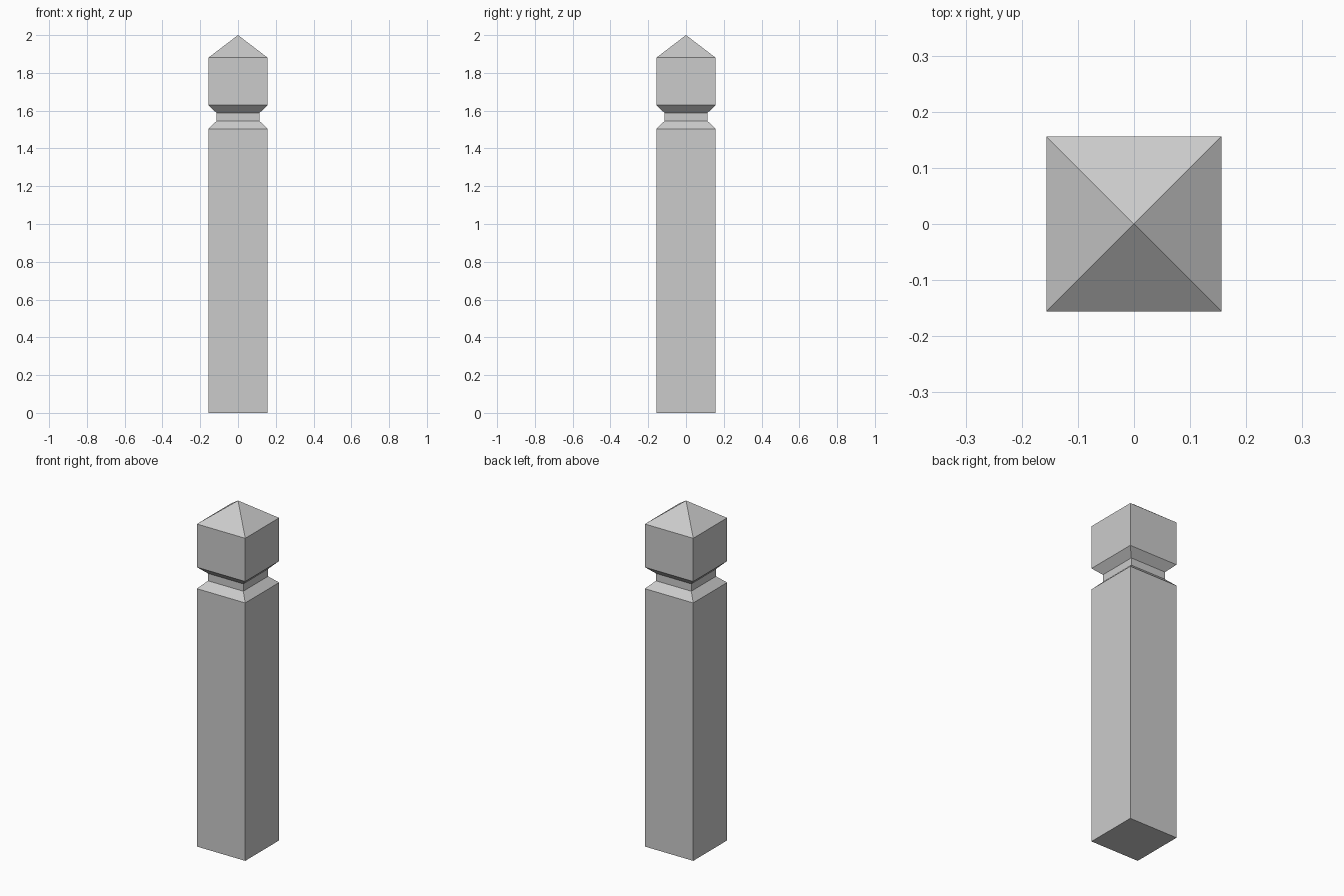
import bpy
import bmesh

if "Cube" in bpy.data.objects:
    bpy.data.objects.remove(bpy.data.objects["Cube"])

# Profile of the square post: (half width, height), bottom to top
PROFILE = [
    (0.156, 0.0),
    (0.156, 1.504),   # shaft top
    (0.114, 1.545),   # groove lower edge
    (0.114, 1.588),   # groove upper edge
    (0.156, 1.629),   # head bottom
    (0.156, 1.881),   # head top
]
APEX = 2.0
CORNERS = [(-1, -1), (1, -1), (1, 1), (-1, 1)]


def square_post(name, profile, apex):
    bm = bmesh.new()
    rings = [[bm.verts.new((x * h, y * h, z)) for x, y in CORNERS]
             for h, z in profile]
    # Base
    bm.faces.new(rings[0][::-1])
    # Side walls and groove
    for low, high in zip(rings, rings[1:]):
        for i in range(4):
            j = (i + 1) % 4
            bm.faces.new((low[i], low[j], high[j], high[i]))
    # Pyramid cap
    tip = bm.verts.new((0, 0, apex))
    for i in range(4):
        bm.faces.new((rings[-1][i], rings[-1][(i + 1) % 4], tip))
    mesh = bpy.data.meshes.new(name)
    bm.to_mesh(mesh)
    bm.free()
    obj = bpy.data.objects.new(name, mesh)
    bpy.context.collection.objects.link(obj)
    return obj


square_post("bollard_post", PROFILE, APEX)
